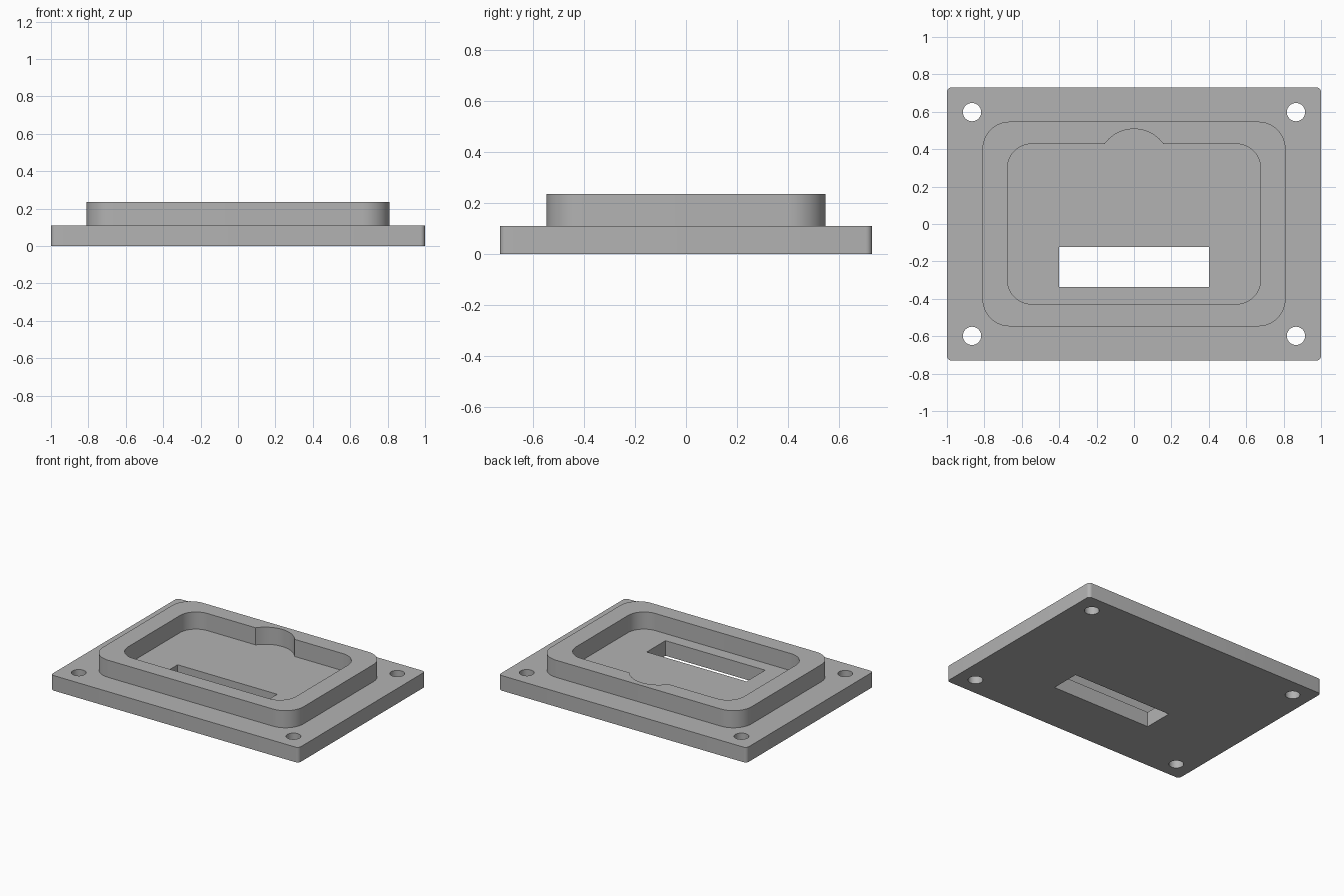
import bpy, bmesh
from math import sin, cos, pi, atan2, radians

cube = bpy.data.objects.get("Cube")
if cube:
    bpy.data.objects.remove(cube, do_unlink=True)

grey = bpy.data.materials.new("plain_grey")
grey.use_nodes = True
COLOUR = (0.45, 0.45, 0.45, 1)
grey.diffuse_color = COLOUR
grey.node_tree.nodes["Principled BSDF"].inputs["Base Color"].default_value = COLOUR


def arc(cx, cy, r, start, end, steps):
    return [(cx + r * cos(start + (end - start) * i / steps),
             cy + r * sin(start + (end - start) * i / steps)) for i in range(steps + 1)]


def rounded_rect(hx, hy, r, steps=12):
    """Counter-clockwise outline, starting at the +x +y corner."""
    points = []
    for i, (sx, sy) in enumerate([(1, 1), (-1, 1), (-1, -1), (1, -1)]):
        points += arc(sx * (hx - r), sy * (hy - r), r, i * pi / 2, (i + 1) * pi / 2, steps)
    return points


def extruded(name, outlines, z0, z1):
    """Solid from a filled outline; further outlines become openings."""
    curve = bpy.data.curves.new(name, "CURVE")
    curve.dimensions = "2D"
    curve.fill_mode = "BOTH"
    curve.extrude = (z1 - z0) / 2
    for points in outlines:
        spline = curve.splines.new("POLY")
        spline.points.add(len(points) - 1)
        for p, (x, y) in zip(spline.points, points):
            p.co = (x, y, 0, 1)
        spline.use_cyclic_u = True
    temp = bpy.data.objects.new(name + "_outline", curve)
    bpy.context.collection.objects.link(temp)
    bpy.context.view_layer.update()
    mesh = bpy.data.meshes.new_from_object(
        temp.evaluated_get(bpy.context.evaluated_depsgraph_get()))
    bpy.data.objects.remove(temp, do_unlink=True)

    # Weld caps to walls
    bm = bmesh.new()
    bm.from_mesh(mesh)
    bmesh.ops.remove_doubles(bm, verts=bm.verts, dist=0.0001)
    bmesh.ops.translate(bm, verts=bm.verts, vec=(0, 0, (z0 + z1) / 2))
    bmesh.ops.recalc_face_normals(bm, faces=bm.faces)
    bm.to_mesh(mesh)
    bm.free()
    mesh.name = name
    mesh.materials.clear()
    mesh.materials.append(grey)

    obj = bpy.data.objects.new(name, mesh)
    bpy.context.collection.objects.link(obj)
    bpy.ops.object.select_all(action="DESELECT")
    obj.select_set(True)
    bpy.context.view_layer.objects.active = obj
    bpy.ops.object.shade_smooth_by_angle(angle=radians(30))
    return obj


PLATE_TOP, RIM_TOP = 0.11, 0.235

# Base plate with four screw holes and a slot
holes = [arc(sx * 0.866, sy * 0.598, 0.049, 0, 2 * pi, 32)[:-1]
         for sx in (-1, 1) for sy in (-1, 1)]
slot = [(-0.402, -0.338), (0.402, -0.338), (0.402, -0.122), (-0.402, -0.122)]
extruded("base_plate", [rounded_rect(1, 0.73, 0.025, 6), slot] + holes, 0, PLATE_TOP)

# Raised rim whose pocket has a rounded thumb notch at the back
PX, PY = 0.677, 0.428
pocket = rounded_rect(PX, PY, 0.13)
half, rise = 0.157, 0.08
radius = (half ** 2 + rise ** 2) / (2 * rise)
centre_y = PY + rise - radius
a = atan2(PY - centre_y, half)
notch = arc(0, centre_y, radius, a, pi - a, 20)
pocket = pocket[:13] + notch + pocket[13:]
extruded("raised_rim", [rounded_rect(0.81, 0.547, 0.145), pocket], PLATE_TOP, RIM_TOP)
